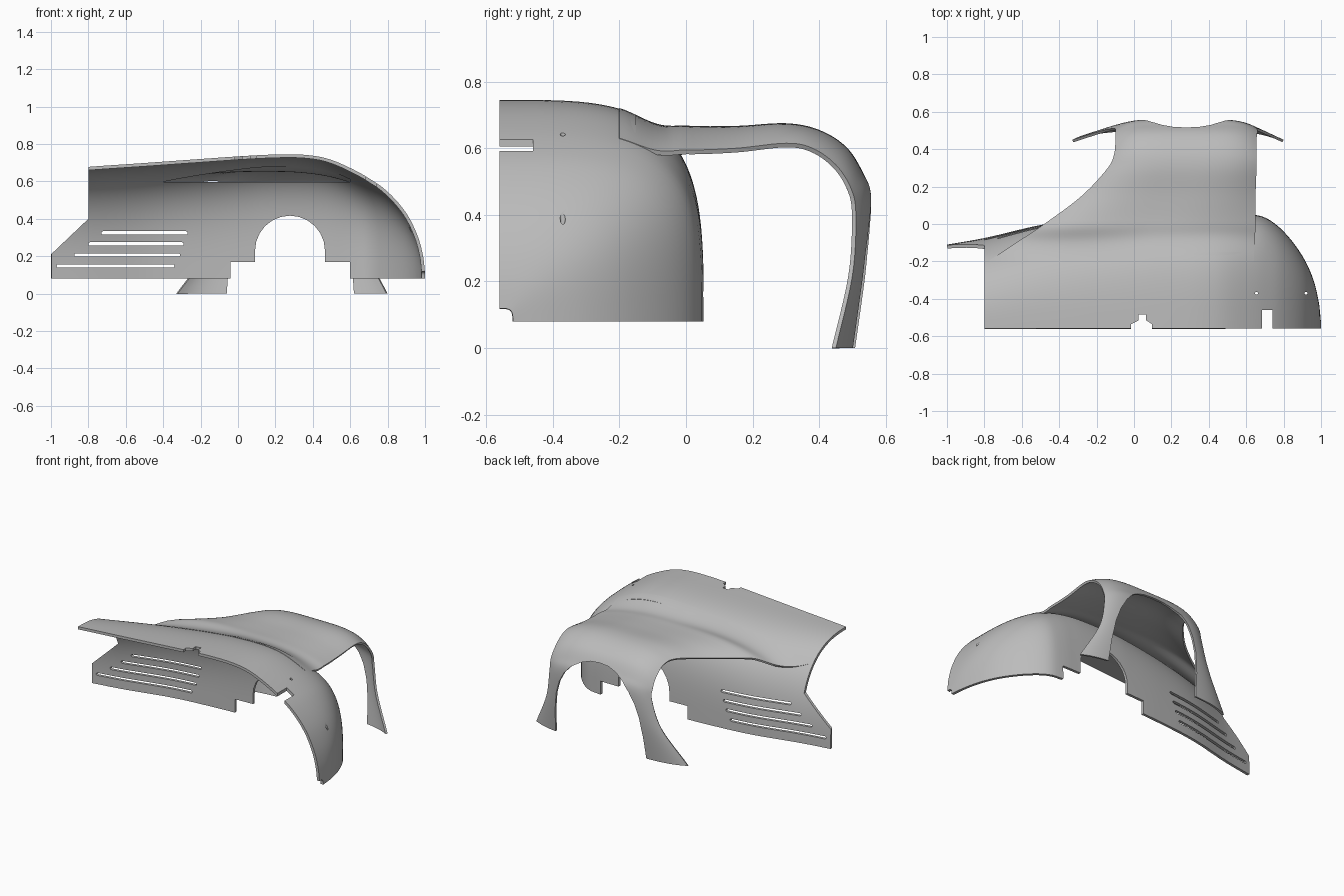
import bpy, bmesh
from math import sin, cos, pi

cube = bpy.data.objects.get("Cube")
if cube:
    bpy.data.objects.remove(cube, do_unlink=True)

grey = bpy.data.materials.new("satin grey")
grey.use_nodes = True
grey.diffuse_color = (0.5, 0.5, 0.5, 1)
grey.node_tree.nodes["Principled BSDF"].inputs["Base Color"].default_value = (0.5, 0.5, 0.5, 1)


def curve(keys, vals, k):
    """Smooth interpolation through key values."""
    k = min(max(k, keys[0]), keys[-1])
    last = len(keys) - 1
    i = max(j for j in range(last) if keys[j] <= k)

    def slope(j):
        a, b = max(j - 1, 0), min(j + 1, last)
        return (vals[b] - vals[a]) / (keys[b] - keys[a])
    h = keys[i + 1] - keys[i]
    t = (k - keys[i]) / h
    s = t * t * (3 - 2 * t)
    return (vals[i] * (1 - s) + vals[i + 1] * s
            + h * t * (1 - t) * ((1 - t) * slope(i) - t * slope(i + 1)))


def make_object(name, bm):
    mesh = bpy.data.meshes.new(name)
    bm.to_mesh(mesh)
    bm.free()
    ob = bpy.data.objects.new(name, mesh)
    bpy.context.collection.objects.link(ob)
    return ob


def activate(ob):
    bpy.ops.object.select_all(action='DESELECT')
    ob.select_set(True)
    bpy.context.view_layer.objects.active = ob


def sheet(name, rows, thickness):
    """Thickened skin over a grid of points."""
    bm = bmesh.new()
    g = [[bm.verts.new(p) for p in row] for row in rows]
    for a, b in zip(g, g[1:]):
        for j in range(len(a) - 1):
            bm.faces.new((a[j], a[j + 1], b[j + 1], b[j]))
    ob = make_object(name, bm)
    ob.data.materials.append(grey)
    mod = ob.modifiers.new("thickness", 'SOLIDIFY')
    mod.thickness, mod.offset = thickness, -1
    activate(ob)
    bpy.ops.object.modifier_apply(modifier=mod.name)
    return ob


def cut(ob, outline, lo, hi, axis='Y'):
    """Cut a straight prism out of a part."""
    bm = bmesh.new()
    place = (lambda a, b, d: (a, d, b)) if axis == 'Y' else (lambda a, b, d: (a, b, d))
    rings = [[bm.verts.new(place(a, b, d)) for a, b in outline] for d in (lo, hi)]
    for r in rings:
        bm.faces.new(r)
    n = len(outline)
    for i in range(n):
        j = (i + 1) % n
        bm.faces.new((rings[0][i], rings[0][j], rings[1][j], rings[1][i]))
    bmesh.ops.recalc_face_normals(bm, faces=bm.faces)
    cutter = make_object("cutter", bm)
    cutter.hide_render = True
    mod = ob.modifiers.new("cut", 'BOOLEAN')
    mod.operation, mod.solver, mod.object = 'DIFFERENCE', 'EXACT', cutter
    activate(ob)
    bpy.ops.object.modifier_apply(modifier=mod.name)
    bpy.data.objects.remove(cutter, do_unlink=True)


def box(x0, x1, y0, y1):
    return [(x0, y0), (x1, y0), (x1, y1), (x0, y1)]


def arc(cx, cy, r, a0, a1, n=12):
    return [(cx + r * cos(a0 + (a1 - a0) * i / n), cy + r * sin(a0 + (a1 - a0) * i / n))
            for i in range(n + 1)]


# Body shell: superellipse sections along x
FRONT, BASE = -0.56, 0.08
XS = [-1, -.8, -.48, -.2, .1, .3, .42, .5, .6, .7, .8, .9, .96, .99, 1]
BACK = [-.11, -.075, -.002, .03, .048, .052, .053, .053, .052, .035, -.04, -.17, -.3, -.43, -.53]
TOP = [.66, .678, .7, .72, .74, .745, .735, .715, .672, .617, .545, .43, .31, .2, .11]


def section(x):
    n = 2.6 + 1.1 * min(max((x + .8) / .9, 0), 1)
    return curve(XS, BACK, x) - FRONT, curve(XS, TOP, x) - BASE, n


def shell_z(x, y):
    w, h, n = section(x)
    q = min(max((y - FRONT) / w, 0), 1)
    return BASE + h * (1 - q ** n) ** (1 / n)


def shell_row(x, count=36):
    w, h, n = section(x)
    angles = [pi / 2 * j / count for j in range(count + 1)]
    return [(x, FRONT + w * max(cos(a), 0) ** (2 / n), BASE + h * sin(a) ** (2 / n))
            for a in angles]


stations = [-1 + 1.6 * i / 50 for i in range(50)]
stations += [.6 + .399 * sin(pi / 2 * i / 24) for i in range(25)]
shell = sheet("body_shell", [shell_row(x) for x in stations], .018)

# Slanted rear corner and wheel arch
cut(shell, [(-1.2, .02), (-.8, .4), (-.8, 1), (-1.2, 1)], -1, 1)
cut(shell, [(-.04, 0), (.6, 0), (.6, .17), (.465, .17)] + arc(.278, .23, .187, 0, pi)
    + [(.091, .17), (-.04, .17)], -.3, .3)

# Vent slots
for x0, x1, z in ((-.97, -.34, .148), (-.875, -.31, .207), (-.8, -.29, .266), (-.73, -.27, .325)):
    r = .009
    cut(shell, arc(x0 + r, z, r, pi / 2, 1.5 * pi, 6) + arc(x1 - r, z, r, -pi / 2, pi / 2, 6), -.3, .3)

# Notches in the open edge and bolt holes
cut(shell, [(-.015, -.6), (.095, -.6), (.095, -.535), (.065, -.515), (.065, -.485),
            (.025, -.485), (.025, -.515), (-.015, -.535)], .6, .9, 'Z')
cut(shell, box(.685, .74, -.6, -.46), .5, .9, 'Z')
for x, y in ((.655, -.37), (.92, -.37)):
    cut(shell, arc(x, y, .008, 0, 2 * pi * 11 / 12, 11), .3, .9, 'Z')

# Opening beneath the bridge
cut(shell, [(-.5, -.15), (.6, -.15), (.6, .2), (-.35, .2)], .597, .9, 'Z')

# Bridge: crest and side-edge paths swept from the roof back and down to the feet
CREST_Y = [-.2, -.1, 0, .15, .3, .4, .48, .53, .56, .55, .51]
CREST_Z = [.71, .685, .668, .667, .675, .655, .605, .53, .45, .27, 0]
EDGE_Y = [-.2, -.1, 0, .15, .3, .38, .45, .495, .51, .5, .45]
EDGE_Z = [.62, .605, .595, .6, .615, .6, .55, .48, .4, .22, 0]
LOW_X = [-.78, -.63, -.48, -.28, -.14, -.105, -.1, -.1, -.105, -.17, -.33]
HIGH_X = [.64, .645, .65, .65, .655, .655, .655, .66, .66, .69, .8]
STEPS = list(range(11))


def bridge_row(k, count=40):
    cy, cz, ey, ez, x0, x1 = (curve(STEPS, v, k)
                              for v in (CREST_Y, CREST_Z, EDGE_Y, EDGE_Z, LOW_X, HIGH_X))
    power = 2.5 + 2.5 * min(k / 8, 1)
    row = []
    for j in range(count + 1):
        s = 2 * j / count - 1
        f = abs(s) ** power
        x, y, z = x0 + (x1 - x0) * j / count, cy + (ey - cy) * f, cz + (ez - cz) * f
        if k < 2:
            t = k / 2
            w = 1 - t * t * (3 - 2 * t)
            z = z * (1 - w) + (shell_z(x, y) + .002) * w
        row.append((x, y, z))
    return row


bridge = sheet("rear_bridge", [bridge_row(i / 6) for i in range(61)], .014)

# Arch between the two legs
MID = .28
side = [(-.06, -.1), (-.06, 0), (-.05, .15), (-.03, .28), (0, .37), (.04, .44),
        (.09, .495), (.15, .53), (.21, .55)]
cut(bridge, side + [(MID, .556)] + [(2 * MID - x, z) for x, z in reversed(side)], .3, .8)

for ob in (shell, bridge):
    activate(ob)
    bpy.ops.object.shade_smooth_by_angle(angle=.6)
